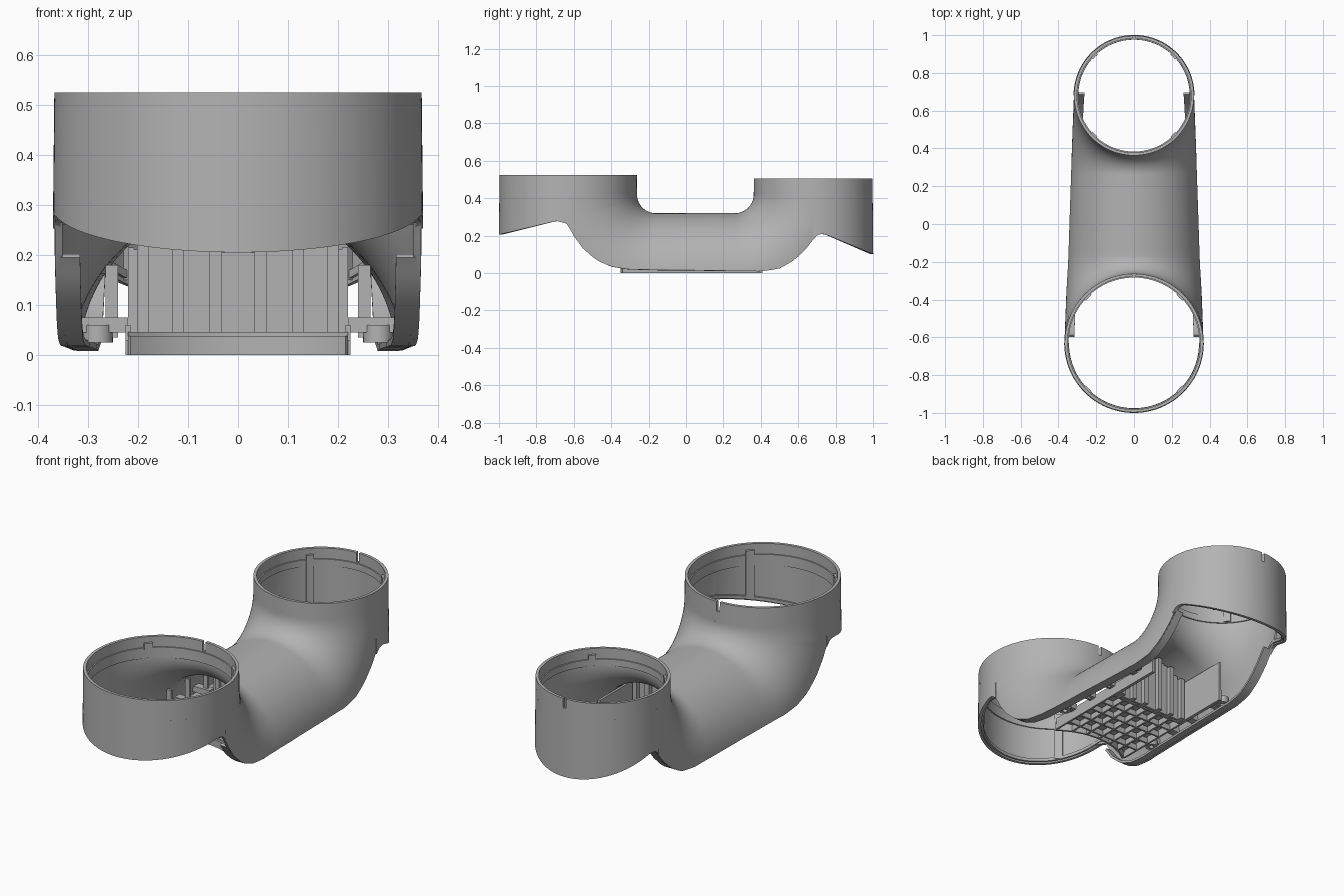
import bpy, bmesh, math
from mathutils import Vector

cube = bpy.data.objects.get("Cube")
if cube:
    bpy.data.objects.remove(cube, do_unlink=True)

grey = bpy.data.materials.new("plain grey")
grey.use_nodes = True
grey.diffuse_color = (0.45, 0.45, 0.45, 1)
grey.node_tree.nodes["Principled BSDF"].inputs["Base Color"].default_value = (0.45, 0.45, 0.45, 1)

WALL = 0.015
BEND_Z = 0.42      # height where the collars turn into the bends
FILLET = 0.10      # inner radius of the bends
FRONT = dict(name="front", y=-0.63, r=0.368, top=0.525, pivot=-0.162, side=-1)
REAR = dict(name="rear", y=0.68, r=0.318, top=0.505, pivot=0.262, side=1)

# Lower trim line of the shell, as (y, z)
TRIM = [(-1.01, .203), (-.7, .277), (-.66, .28), (-.635, .262), (-.6, .2), (-.55, .13),
        (-.48, .07), (-.4, .035), (-.3, .02), (.4, .01), (.5, .025), (.58, .07),
        (.65, .14), (.69, .195), (.72, .21), (.75, .205), (1.01, .097)]


def trim(y):
    for (y0, z0), (y1, z1) in zip(TRIM, TRIM[1:]):
        if y <= y1:
            return z0 + (z1 - z0) * (y - y0) / (y1 - y0)
    return TRIM[-1][1]


def finish(name, bm, thickness=0):
    mesh = bpy.data.meshes.new(name)
    bm.to_mesh(mesh)
    bm.free()
    mesh.materials.append(grey)
    ob = bpy.data.objects.new(name, mesh)
    bpy.context.collection.objects.link(ob)
    bpy.ops.object.select_all(action='DESELECT')
    ob.select_set(True)
    bpy.context.view_layer.objects.active = ob
    if thickness:
        mod = ob.modifiers.new("wall", 'SOLIDIFY')
        mod.thickness = thickness
        mod.offset = -1
        bpy.ops.object.modifier_apply(modifier="wall")
    bpy.ops.object.shade_smooth_by_angle(angle=math.radians(35))
    return ob


def sheet(name, rows, thickness, skip=None, loop=False):
    """Surface through rows of points, thickened inwards."""
    bm = bmesh.new()
    grid = [[bm.verts.new(p) for p in row] for row in rows]
    n = len(grid[0])
    for i in range(len(grid) - 1):
        for j in range(n if loop else n - 1):
            if skip and (i, j) in skip:
                continue
            k = (j + 1) % n
            bm.faces.new((grid[i][j], grid[i + 1][j], grid[i + 1][k], grid[i][k]))
    return finish(name, bm, thickness)


def add_box(bm, x0, x1, y0, y1, z0, z1):
    verts = bmesh.ops.create_cube(bm, size=1)["verts"]
    for v in verts:
        v.co = Vector((x0 + (v.co.x + .5) * (x1 - x0),
                       y0 + (v.co.y + .5) * (y1 - y0),
                       z0 + (v.co.z + .5) * (z1 - z0)))


def on_collar(c, a, z, inset=0):
    r = c["r"] + .01 * (BEND_Z - z) - inset
    return (r * math.cos(a), c["y"] + r * math.sin(a), z)


# Round collars with their hanging skirts, inner liners and ribs
N = 120
for c in (FRONT, REAR):
    name, top = c["name"], c["top"]
    angles = [math.tau * (j + .5) / N for j in range(N)]
    levels = (top, top - .05, BEND_Z)
    slot = {(0, N // 4 - 1)}
    sheet(name + "_collar", [[on_collar(c, a, z) for a in angles] for z in levels],
          WALL, slot, loop=True)
    sheet(name + "_collar_liner",
          [[on_collar(c, a, z, WALL) for a in angles] for z in (top - .055, BEND_Z - .005)],
          .006, loop=True)

    start = math.pi if c["side"] < 0 else 0
    half = [start + math.pi * j / 60 for j in range(61)]

    def low(a):
        return trim(on_collar(c, a, .2)[1])

    sheet(name + "_skirt",
          [[on_collar(c, a, BEND_Z + (low(a) - BEND_Z) * t) for a in half] for t in (0, .5, 1)],
          WALL)
    # Bead along the lower inside edge
    sheet(name + "_skirt_bead",
          [[on_collar(c, a, low(a) + h, WALL) for a in half] for h in (.024, .008)], .01)
    # Upright locating ribs
    for k in range(4):
        mid = math.pi / 4 + k * math.pi / 2
        outer = math.sin(mid) * c["side"] > 0
        foot = low(mid) + .01 if outer else BEND_Z
        arc = [mid + d * .06 for d in (-1, 0, 1)]
        sheet(name + "_collar_rib",
              [[on_collar(c, a, z, WALL) for a in arc] for z in (top - .03, foot)], .012)


# Curved half-pipe between the collars
def stations():
    for i in range(21):
        t = math.pi / 2 * i / 20
        yield FRONT["pivot"], -math.cos(t), -math.sin(t), .47
    for i in range(1, 8):
        yield FRONT["pivot"] + (REAR["pivot"] - FRONT["pivot"]) * i / 8, 0, -1, .445
    for i in range(21):
        t = math.pi / 2 * i / 20
        yield REAR["pivot"], math.sin(t), -math.cos(t), .42


rows, rims = [], ([], [])
for pivot, dy, dz, reach in stations():
    f = (pivot + dy * reach - FRONT["y"]) / (REAR["y"] - FRONT["y"])
    r = FRONT["r"] + (REAR["r"] - FRONT["r"]) * min(max(f, 0), 1)

    def at(phi):
        d = FILLET + r - r * math.cos(phi)
        return (-r * math.sin(phi), pivot + dy * d, BEND_Z + dz * d)

    limit = math.radians(60)
    while limit < math.radians(107):
        p = at(limit)
        if p[2] <= trim(p[1]):
            break
        limit += .004
    rows.append([at(limit * k / 32) for k in range(-32, 33)])
    # Lip points, running inwards from each lower edge
    for rim, s in zip(rims, (-1, 1)):
        x, y, z = at(s * limit)
        e = (Vector((0, pivot, BEND_Z)) - Vector((0, y, z))).normalized() * .012
        out, inn = (x * .98, y + e.y, z + e.z), (x - math.copysign(.05, x), y + e.y, z + e.z)
        rim.append([out, inn] if s < 0 else [inn, out])
sheet("pipe_shell", rows, WALL)
for rim, label in zip(rims, ("left", "right")):
    sheet(label + "_shell_lip", rim[6:-6], .012)


# Tray under the pipe: ribbed grid whose front follows the front collar
def tray_front(x):
    return FRONT["y"] + math.sqrt(.362 ** 2 - x * x)


TRAY_W, WALL_Y, TRAY_END = .22, .12, .41
bm = bmesh.new()
for i in range(7):
    x = -TRAY_W + i * TRAY_W / 3
    edge = min(abs(x), TRAY_W - .005)
    add_box(bm, x - .005, x + .005, tray_front(edge), WALL_Y, 0, .03)
for i in range(5):
    y = -.24 + i * .085
    add_box(bm, -TRAY_W, TRAY_W, y - .005, y + .005, 0, .03)
finish("tray_grid", bm)

xs = [-TRAY_W + TRAY_W * i / 10 for i in range(21)]
sheet("tray_plate", [[(x, tray_front(x), .038) for x in xs],
                     [(x, WALL_Y, .038) for x in xs]], .008)
sheet("tray_front_edge", [[(x, tray_front(x), z) for x in xs] for z in (0, .038)], .01)


# Duct: fluted cross wall and two side walls, rising to the pipe roof
def roof(x):
    return -.02 + math.sqrt(.325 ** 2 - x * x)


bm = bmesh.new()
for i in range(20):
    x0, x1 = xs[i], xs[i + 1]
    add_box(bm, x0, x1, WALL_Y - .006, WALL_Y + .006, 0, roof(max(abs(x0), abs(x1))) - .008)
for x in (-.19, -.12, -.045, .045, .12, .19):
    add_box(bm, x - .012, x + .012, WALL_Y - .02, WALL_Y + .03, 0, roof(abs(x) + .012) - .008)
finish("duct_cross_wall", bm)

bm = bmesh.new()
for s in (-1, 1):
    a, b = sorted((s * (TRAY_W - .012), s * TRAY_W))
    add_box(bm, a, b, WALL_Y - .006, TRAY_END, 0, .215)
finish("duct_side_walls", bm)

# Posts and brackets that carry the tray
bm = bmesh.new()
for s in (-1, 1):
    for y in (-.2, -.05, .1, .28):
        a, b = sorted((s * .24, s * .265))
        add_box(bm, a, b, y - .006, y + .006, .035, .18)
        a, b = sorted((s * TRAY_W, s * .32))
        add_box(bm, a, b, y - .02, y + .02, .045, .075)
    a, b = sorted((s * .215, s * .225))
    add_box(bm, a, b, -.33, TRAY_END, 0, .06)
finish("tray_brackets", bm)

# Ring-shaped screw lugs
for sx in (-1, 1):
    for y in (-.2, .35):
        loop = [math.tau * k / 24 for k in range(24)]
        sheet("screw_lug",
              [[(sx * .28 + .03 * math.cos(a), y + .03 * math.sin(a), z) for a in loop]
               for z in (.06, .025)], .018, loop=True)
